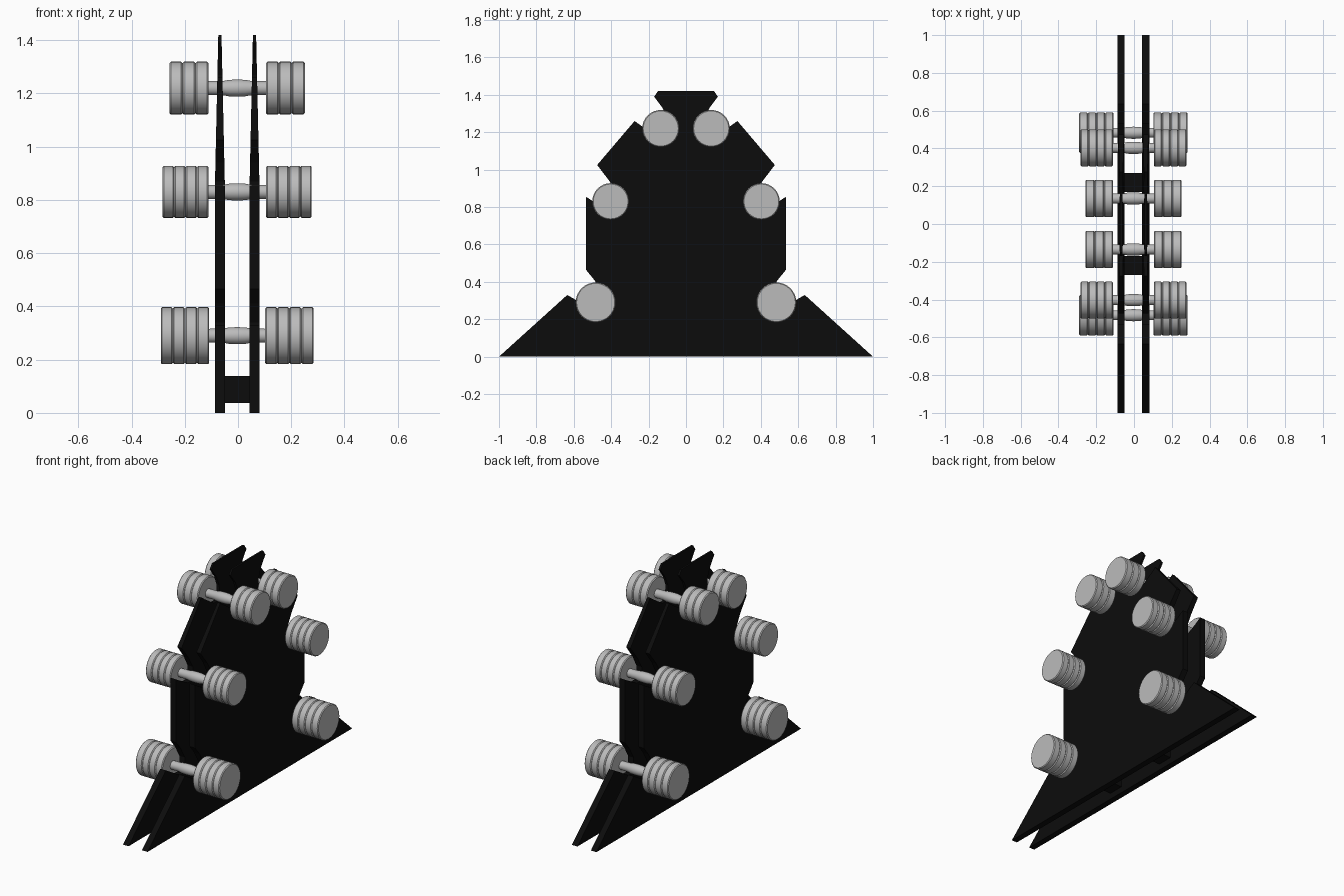
import bpy, bmesh, math

if "Cube" in bpy.data.objects:
    bpy.data.objects.remove(bpy.data.objects["Cube"])

CX = -0.003  # shared centre plane of plates and dumbbells


def material(name, rgb):
    m = bpy.data.materials.new(name)
    m.diffuse_color = (*rgb, 1)
    m.use_nodes = True
    m.node_tree.nodes["Principled BSDF"].inputs["Base Color"].default_value = m.diffuse_color
    return m


black = material("black_paint", (0.0037, 0.0037, 0.0037))
steel = material("grey_steel", (0.50, 0.50, 0.50))


def make(name, bm, mat, smooth=False):
    bmesh.ops.recalc_face_normals(bm, faces=bm.faces)
    me = bpy.data.meshes.new(name)
    bm.to_mesh(me)
    bm.free()
    me.materials.append(mat)
    ob = bpy.data.objects.new(name, me)
    bpy.context.collection.objects.link(ob)
    if smooth:
        bpy.ops.object.select_all(action='DESELECT')
        ob.select_set(True)
        bpy.context.view_layer.objects.active = ob
        bpy.ops.object.shade_smooth_by_angle(angle=math.radians(35))
    return ob


# Side plates: half outline (y, z) with a cradle notch per dumbbell, mirrored
half = [(1.0, 0.0), (0.635, 0.33), (0.60, 0.31), (0.50, 0.25), (0.47, 0.25),
        (0.45, 0.28), (0.45, 0.34), (0.49, 0.41), (0.535, 0.465),
        (0.535, 0.855), (0.50, 0.833), (0.42, 0.79), (0.39, 0.79),
        (0.37, 0.82), (0.37, 0.87), (0.41, 0.94), (0.475, 1.025),
        (0.275, 1.26), (0.24, 1.235), (0.155, 1.18), (0.125, 1.18),
        (0.10, 1.21), (0.10, 1.27), (0.125, 1.33), (0.17, 1.39), (0.15, 1.42)]
outline = half + [(-y, z) for y, z in reversed(half)]


def plate(name, x):
    bm = bmesh.new()
    f = bm.faces.new([bm.verts.new((-1, y, z)) for y, z in outline])
    ext = bmesh.ops.extrude_face_region(bm, geom=[f])["geom"]
    for v in ext:
        if isinstance(v, bmesh.types.BMVert):
            v.co.x = 1
    # cut where the taper starts, then thin the plate toward the top
    bmesh.ops.bisect_plane(bm, geom=bm.verts[:] + bm.edges[:] + bm.faces[:],
                           plane_co=(0, 0, 0.84), plane_no=(0, 0, 1))
    for v in bm.verts:
        t = max(0, (v.co.z - 0.84) / 0.58)
        v.co.x = x + v.co.x * (0.019 - 0.013 * t)
    make(name, bm, black)


plate("left_plate", CX - 0.065)
plate("right_plate", CX + 0.065)

# Spacer blocks joining the plates near the floor
for side, tag in ((-1, "front"), (1, "back")):
    bm = bmesh.new()
    bmesh.ops.create_cube(bm, size=1)
    for v in bm.verts:
        v.co = (CX + v.co.x * 0.10, side * 0.22 + v.co.y * 0.10, 0.088 + v.co.z * 0.10)
    make(tag + "_spacer", bm, black)


# Dumbbells: one lathed profile (x, radius) around the x axis
def dumbbell(name, y, z, end, inner, r, discs, n=32):
    pts = [(0.0, 0.032), (0.03, 0.031), (0.05, 0.027), (inner, 0.026)]
    w, c = (end - inner) / discs, 0.005
    for i in range(discs):
        a, b = inner + i * w, inner + (i + 1) * w
        pts += [(a, r - c), (a + c, r), (b - c, r)]
    pts.append((end, r - c))
    pts = [(-x, q) for x, q in reversed(pts[1:])] + pts
    bm = bmesh.new()
    rings = [[bm.verts.new((CX + x, y + q * math.cos(2 * math.pi * k / n),
                            z + q * math.sin(2 * math.pi * k / n)))
              for k in range(n)] for x, q in pts]
    for a, b in zip(rings, rings[1:]):
        for k in range(n):
            j = (k + 1) % n
            bm.faces.new((a[k], a[j], b[j], b[k]))
    bm.faces.new(rings[0])
    bm.faces.new(rings[-1])
    make(name, bm, steel, True)


for side, tag in ((-1, "front"), (1, "back")):
    dumbbell(tag + "_lower_dumbbell", side * 0.483, 0.29, 0.287, 0.105, 0.107, 4)
    dumbbell(tag + "_middle_dumbbell", side * 0.403, 0.83, 0.28, 0.108, 0.098, 4)
    dumbbell(tag + "_upper_dumbbell", side * 0.135, 1.22, 0.254, 0.108, 0.099, 3)
